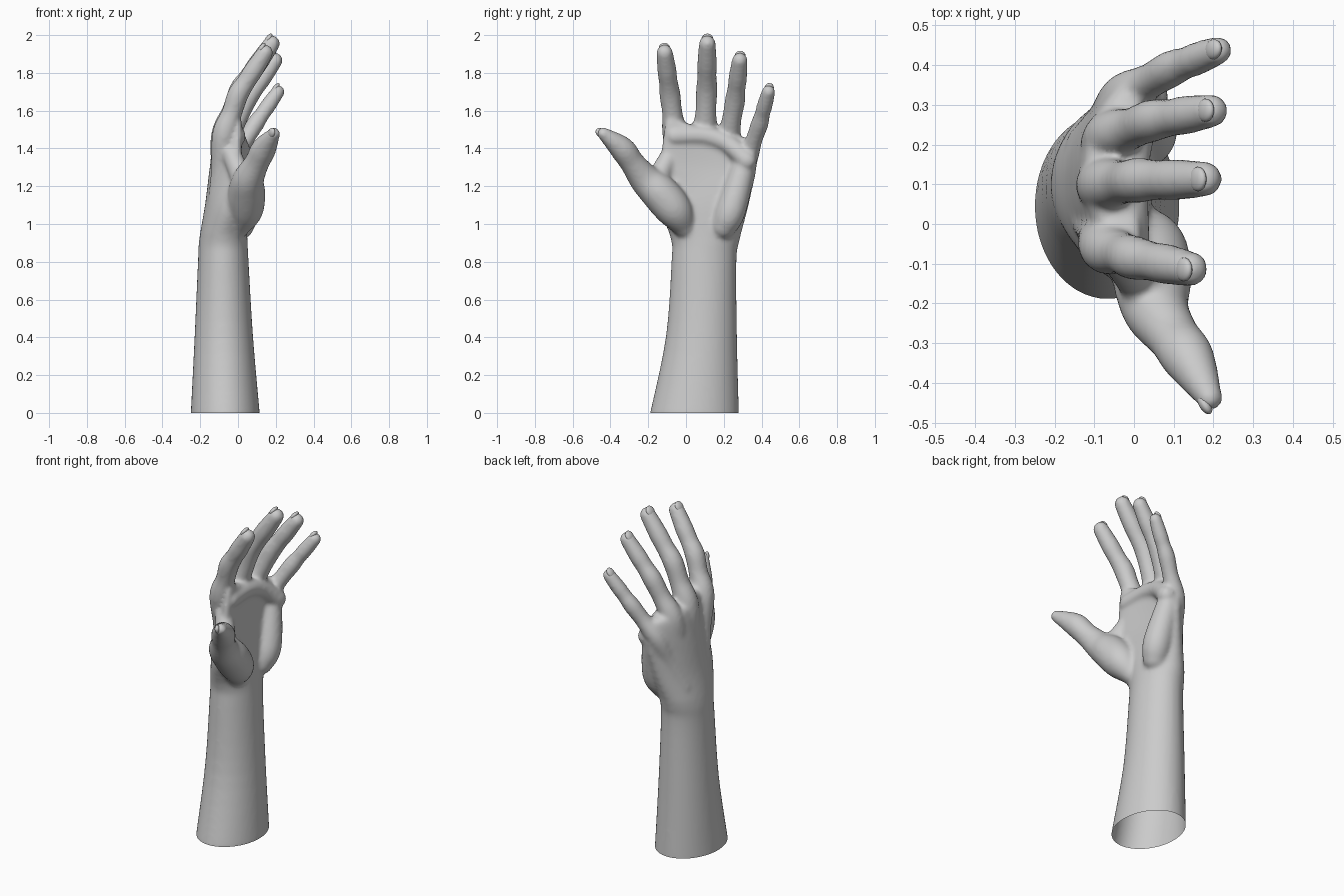
import bpy, bmesh, math
from mathutils import Vector

if "Cube" in bpy.data.objects:
    bpy.data.objects.remove(bpy.data.objects["Cube"])

SIDES = 24


def smooth_path(pts, steps=5):
    """Catmull-Rom interpolation of tuples of any length."""
    p = [pts[0]] + list(pts) + [pts[-1]]
    out = []
    for i in range(1, len(p) - 2):
        for s in range(steps):
            t = s / steps
            out.append(tuple(
                0.5 * (2 * b + (c - a) * t + (2 * a - 5 * b + 4 * c - d) * t * t
                       + (3 * b - a - 3 * c + d) * t ** 3)
                for a, b, c, d in zip(*p[i - 1:i + 3])))
    return out + [tuple(pts[-1])]


def skin(bm, rings):
    """Closed shell through a list of rings of points."""
    loops = [[bm.verts.new(v) for v in r] for r in rings]
    n = len(loops[0])
    for a, b in zip(loops, loops[1:]):
        for i in range(n):
            bm.faces.new((a[i], a[(i + 1) % n], b[(i + 1) % n], b[i]))
    bm.faces.new(loops[0][::-1])
    bm.faces.new(loops[-1])


def tube(bm, pts):
    """Round-ended tube through (x, y, z, radius) points."""
    path = [(Vector(p[:3]), p[3]) for p in smooth_path(pts)]
    d0 = (path[0][0] - path[1][0]).normalized()
    d1 = (path[-1][0] - path[-2][0]).normalized()
    total = path[-1][0] - path[0][0]
    k = min(range(3), key=lambda i: abs(total[i]))
    ref = Vector([float(i == k) for i in range(3)])

    def cap(c, r, d):
        angles = [math.pi / 2 * i / 5 * 0.96 for i in range(1, 6)]
        return [(c + d * r * math.sin(a), r * math.cos(a), d) for a in angles]
    full = [(c, r, -d) for c, r, d in cap(*path[0], d0)][::-1]
    for i, (c, r) in enumerate(path):
        t = path[min(i + 1, len(path) - 1)][0] - path[max(i - 1, 0)][0]
        full.append((c, r, t.normalized()))
    full += cap(*path[-1], d1)
    rings = []
    for c, r, d in full:
        u = (ref - d * ref.dot(d)).normalized()
        v = d.cross(u)
        rings.append([c + (u * math.cos(a) + v * math.sin(a)) * r
                      for a in (2 * math.pi * j / SIDES for j in range(SIDES))])
    skin(bm, rings)


def finger_path(i, knuckle, joint, tip, r):
    """Wrist to fingertip; radii swell at the joints and taper to the tip."""
    w = Vector((-0.118, 0.03 + 0.055 * i, 1.02))
    k, j, t = Vector(knuckle), Vector(joint), Vector(tip)
    stops = [(w, .055), (w.lerp(k, .55), .051), (k, r + .012),
             (k.lerp(j, .55), r), (j, r + .002), (j.lerp(t, .3), r - .004),
             (j.lerp(t, .58), r - .003), (t, r * .81)]
    return [(*p, q) for p, q in stops]


def clamp(v):
    return max(0.0, min(1.0, v))


# forearm and palm: z, x min, x max, y min, y max
sections = [
    (0.0, -0.25, 0.115, -0.19, 0.28),
    (0.4, -0.23, 0.08, -0.107, 0.27),
    (0.8, -0.212, 0.056, -0.077, 0.267),
    (0.92, -0.205, 0.05, -0.08, 0.285),
    (1.1, -0.175, 0.04, -0.14, 0.332),
    (1.3, -0.15, 0.015, -0.135, 0.372),
    (1.47, -0.125, 0.01, -0.11, 0.375),
    (1.5, -0.09, -0.01, -0.08, 0.35)]
bm = bmesh.new()
path = smooth_path(sections)
path.insert(0, (-0.06,) + path[0][1:])
rings = []
for z, x0, x1, y0, y1 in path:
    bend = 0.06 * clamp((z - 0.95) / 0.3)      # hollow of the palm
    tilt = 0.25 * clamp((z - 1.2) / 0.27)      # slant of the knuckle line
    ring = []
    for j in range(40):
        c, s = math.cos(math.pi * j / 20), math.sin(math.pi * j / 20)
        ring.append(Vector(((x0 + x1) / 2 + (x1 - x0) / 2 * c + bend * s * s,
                            (y0 + y1) / 2 + (y1 - y0) / 2 * s,
                            z - tilt * (y1 - y0) / 2 * s)))
    rings.append(ring)
skin(bm, rings)

# fingers: knuckle, middle joint, tip, radius
joints = {
    "index": ((-.072, -.058, 1.47), (0, -.085, 1.685), (.143, -.113, 1.907), .054),
    "middle": ((-.076, .10, 1.47), (.01, .11, 1.71), (.178, .113, 1.955), .055),
    "ring": ((-.062, .22, 1.43), (.045, .26, 1.655), (.195, .285, 1.866), .052),
    "little": ((-.025, .322, 1.34), (.092, .39, 1.53), (.211, .437, 1.70), .045)}
fingers = {n: finger_path(i, *v) for i, (n, v) in enumerate(joints.items())}

# thumb with its ball
fingers["thumb"] = [
    (0, -.01, .99, .065), (.035, -.06, 1.07, .096), (.045, -.135, 1.16, .10),
    (.055, -.215, 1.235, .084), (.10, -.285, 1.325, .066),
    (.138, -.34, 1.40, .066), (.19, -.437, 1.478, .034)]
for pts in fingers.values():
    tube(bm, pts)

# heel of the palm, pads under the fingers, thumb web
tube(bm, [(.015, .20, .99, .07), (.03, .24, 1.08, .08), (.005, .31, 1.32, .062)])
tube(bm, [(k[0] + .06, k[1], k[2] - .005, .053) for k, *_ in joints.values()])
tube(bm, [(.03, -.16, 1.22, .06), (-.04, -.075, 1.38, .05)])

bmesh.ops.recalc_face_normals(bm, faces=bm.faces)
mesh = bpy.data.meshes.new("hand_and_forearm")
bm.to_mesh(mesh)
bm.free()
hand = bpy.data.objects.new("hand_and_forearm", mesh)
bpy.context.collection.objects.link(hand)

# fuse the parts into one skin and soften the joins
rm = hand.modifiers.new("fuse", 'REMESH')
rm.mode = 'VOXEL'
rm.voxel_size = 0.011
sm = hand.modifiers.new("soften", 'SMOOTH')
sm.factor = 0.5
sm.iterations = 9
bpy.context.view_layer.objects.active = hand
hand.select_set(True)
bpy.ops.object.convert(target='MESH')

# open cut at the elbow end
bm = bmesh.new()
bm.from_mesh(hand.data)
bmesh.ops.bisect_plane(bm, geom=bm.verts[:] + bm.edges[:] + bm.faces[:],
                       plane_co=(0, 0, 0), plane_no=(0, 0, 1), clear_inner=True)
for f in bm.faces:
    f.smooth = True
bm.to_mesh(hand.data)
bm.free()

# fingernails
for name, pts in fingers.items():
    tip, prev, r = Vector(pts[-1][:3]), Vector(pts[-2][:3]), pts[-1][3]
    d = (tip - prev).normalized()
    back = Vector((-0.6, -0.6, 0.1)) if name == "thumb" else Vector((-1, 0, 0.6))
    n = (back - d * back.dot(d)).normalized()
    w = n.cross(d)
    bm = bmesh.new()
    bmesh.ops.create_uvsphere(bm, u_segments=16, v_segments=10, radius=1)
    c = tip + d * r * 0.25 + n * (r - 0.016)
    for v in bm.verts:
        v.co = c + d * v.co.x * 0.032 + w * v.co.y * r * 0.7 + n * v.co.z * 0.015
    bmesh.ops.recalc_face_normals(bm, faces=bm.faces)
    for f in bm.faces:
        f.smooth = True
    me = bpy.data.meshes.new(name + "_nail")
    bm.to_mesh(me)
    bm.free()
    bpy.context.collection.objects.link(bpy.data.objects.new(name + "_nail", me))
